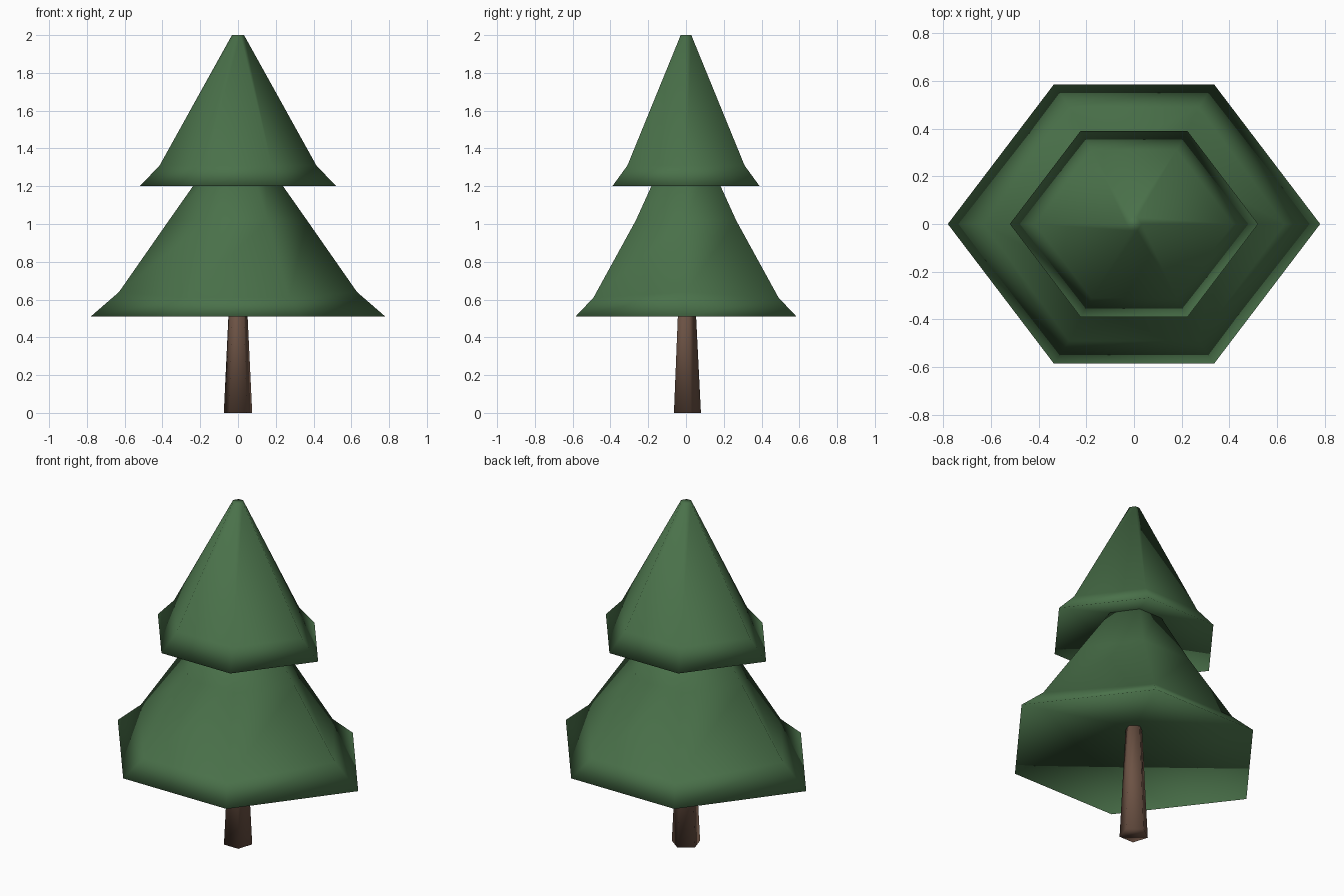
import bpy, bmesh
from math import radians, sin, cos

cube = bpy.data.objects.get("Cube")
if cube:
    bpy.data.objects.remove(cube)


def make_material(name, color):
    mat = bpy.data.materials.new(name)
    mat.use_nodes = True
    mat.diffuse_color = color
    mat.node_tree.nodes["Principled BSDF"].inputs["Base Color"].default_value = color
    return mat


def hexagon(half_width, half_depth, z_tip, z_flat):
    """Stretched hexagon with tips on the x axis and flat sides front and back."""
    x = half_width * 0.43
    return [(half_width, 0, z_tip), (x, half_depth, z_flat), (-x, half_depth, z_flat),
            (-half_width, 0, z_tip), (-x, -half_depth, z_flat), (x, -half_depth, z_flat)]


def pentagon(radius, z):
    angles = [radians(90 + 72 * i) for i in range(5)]
    return [(radius * cos(a), radius * sin(a), z) for a in angles]


def loft(name, rings, mat, hollow=None):
    """Skin stacked rings; the base is flat, or a shallow hollow rising to a height."""
    bm = bmesh.new()
    loops = [[bm.verts.new(p) for p in ring] for ring in rings]
    count = len(loops[0])
    for low, high in zip(loops, loops[1:]):
        for i in range(count):
            j = (i + 1) % count
            bm.faces.new((low[i], low[j], high[j], high[i]))
    bm.faces.new(loops[-1])
    base = loops[0]
    if hollow is None:
        bm.faces.new(base[::-1])
    else:
        peak = bm.verts.new((0, 0, hollow))
        for i in range(count):
            bm.faces.new((base[(i + 1) % count], base[i], peak))
    bmesh.ops.recalc_face_normals(bm, faces=bm.faces)
    mesh = bpy.data.meshes.new(name)
    bm.to_mesh(mesh)
    bm.free()
    mesh.materials.append(mat)
    mesh.shade_smooth()
    obj = bpy.data.objects.new(name, mesh)
    bpy.context.collection.objects.link(obj)
    return obj


green = make_material("needle green", (0.068, 0.165, 0.068, 1))
brown = make_material("bark brown", (0.150, 0.085, 0.058, 1))

# Tapered trunk, running up into the foliage
loft("trunk", [pentagon(0.079, 0), pentagon(0.043, 0.72)], brown)

# Lower foliage tier with a flared skirt
loft("lower_foliage", [
    hexagon(0.78, 0.585, 0.51, 0.51),
    hexagon(0.63, 0.49, 0.64, 0.61),
    hexagon(0.365, 0.265, 1.02, 1.02),
    hexagon(0.14, 0.12, 1.34, 1.34),
], green, hollow=0.66)

# Upper foliage tier with a blunt tip
loft("upper_foliage", [
    hexagon(0.52, 0.39, 1.2, 1.2),
    hexagon(0.415, 0.31, 1.31, 1.31),
    hexagon(0.032, 0.028, 2.0, 2.0),
], green, hollow=1.35)
